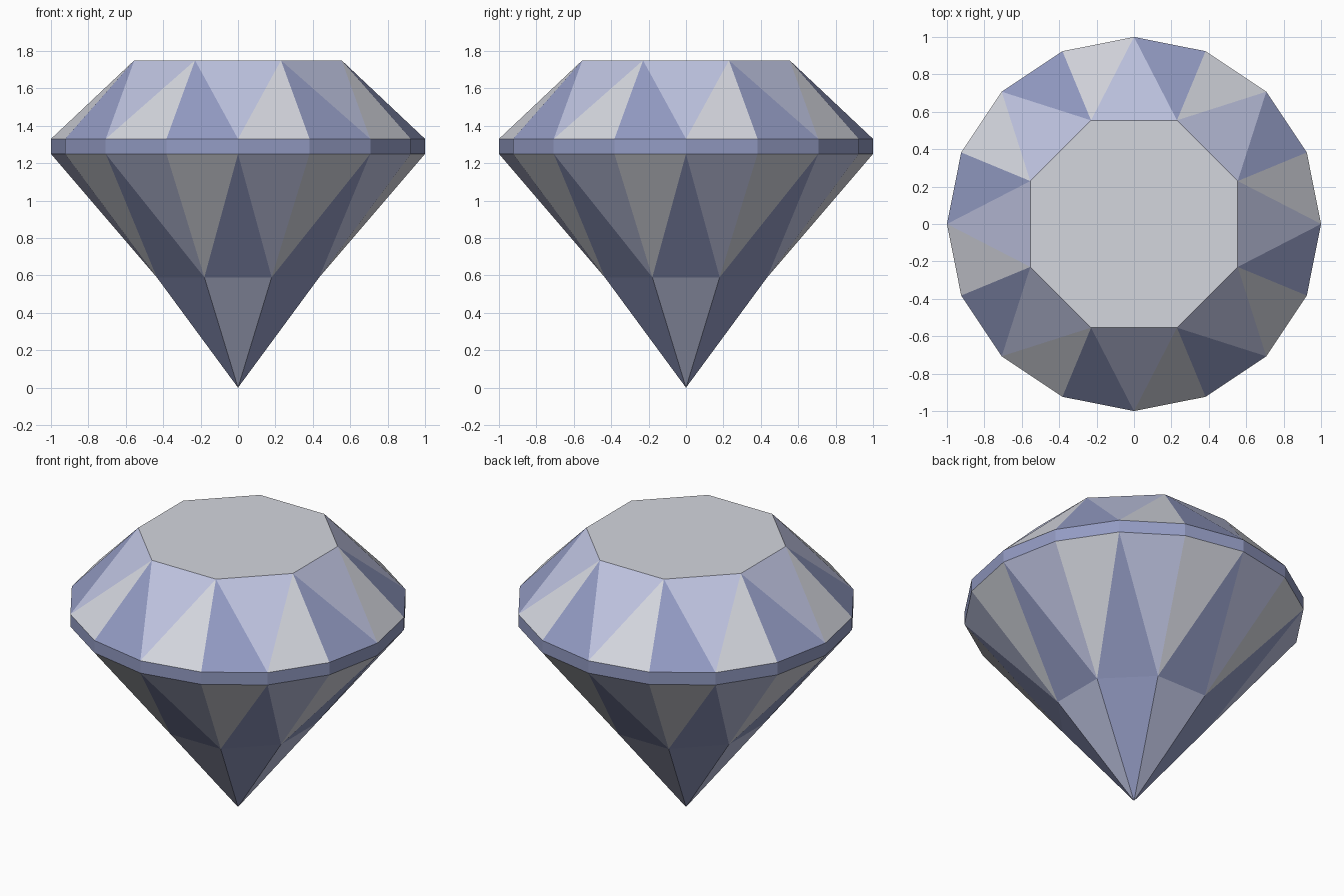
import bpy, bmesh, math
from mathutils import Vector

if "Cube" in bpy.data.objects:
    bpy.data.objects.remove(bpy.data.objects["Cube"])

SIDES = 16
GIRDLE_TOP, GIRDLE_LOW = 1.33, 1.25
TABLE_R, TABLE_Z = 0.60, 1.75
WAIST_R, WAIST_Z = 0.47, 0.59
CORE = Vector((0, 0, 1.0))


def srgb(c):
    c /= 255
    return c / 12.92 if c <= 0.04045 else ((c + 0.055) / 1.055) ** 2.4


def material(name, rgb):
    m = bpy.data.materials.new(name)
    m.diffuse_color = (*[srgb(c) for c in rgb], 1)
    m.use_nodes = True
    m.node_tree.nodes["Principled BSDF"].inputs["Base Color"].default_value = m.diffuse_color
    return m


PALE, LIGHT, DEEP = 0, 1, 2
MATS = [material("pale grey", (212, 214, 222)),
        material("light lavender", (190, 195, 224)),
        material("slate blue", (147, 155, 195))]


def ring(i, r, z):
    """Point on a ring, in steps of one sixteenth of a turn."""
    a = 2 * math.pi * i / SIDES
    return Vector((r * math.cos(a), r * math.sin(a), z))


def build(name, facets):
    """Make an object from (points, colour) facets, all facing outward."""
    bm = bmesh.new()
    for pts, colour in facets:
        f = bm.faces.new([bm.verts.new(p) for p in pts])
        f.material_index = colour
        f.normal_update()
        if f.normal.dot(f.calc_center_median() - CORE) < 0:
            f.normal_flip()
    bmesh.ops.remove_doubles(bm, verts=bm.verts, dist=1e-4)
    me = bpy.data.meshes.new(name)
    bm.to_mesh(me)
    bm.free()
    for m in MATS:
        me.materials.append(m)
    ob = bpy.data.objects.new(name, me)
    bpy.context.collection.objects.link(ob)
    return ob


def facet_band(rim_z, r, z, main, even, odd):
    """Triangles joining the 16-sided rim to an 8-sided ring."""
    out = []
    for i in range(0, SIDES, 2):
        corner = ring(i + 1, r, z)
        out.append(([ring(i, 1, rim_z), ring(i - 1, r, z), corner], main))
        for j, colour in ((i, even), (i + 1, odd)):
            out.append(([ring(j, 1, rim_z), ring(j + 1, 1, rim_z), corner], colour))
    return out


# Flat octagonal top
build("table", [([ring(i, TABLE_R, TABLE_Z) for i in range(1, SIDES, 2)], PALE)])

# Sloping upper facets
build("crown", facet_band(GIRDLE_TOP, TABLE_R, TABLE_Z, LIGHT, PALE, DEEP))

# Thin upright band
build("girdle", [([ring(i, 1, GIRDLE_LOW), ring(i + 1, 1, GIRDLE_LOW),
                   ring(i + 1, 1, GIRDLE_TOP), ring(i, 1, GIRDLE_TOP)], DEEP)
                 for i in range(SIDES)])

# Lower facets down to the waist ring
build("upper_pavilion", facet_band(GIRDLE_LOW, WAIST_R, WAIST_Z, DEEP, LIGHT, PALE))

# Pointed bottom with alternating colours
build("pavilion_tip", [([ring(i - 1, WAIST_R, WAIST_Z), ring(i + 1, WAIST_R, WAIST_Z),
                         Vector((0, 0, 0))], LIGHT if i % 4 == 0 else DEEP)
                       for i in range(0, SIDES, 2)])
